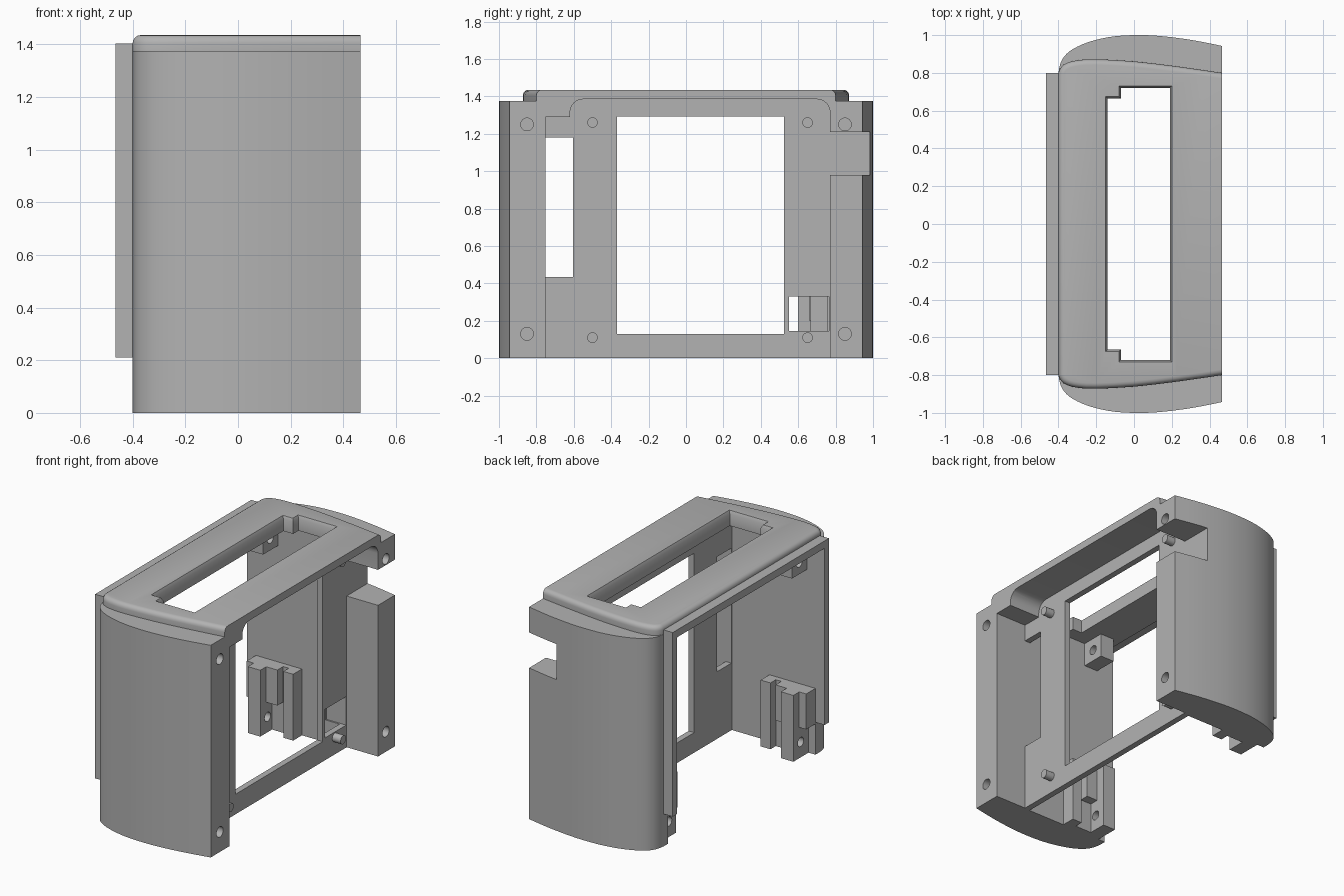
import bpy, bmesh, math
from mathutils import Matrix

old = bpy.data.objects.get("Cube")
if old:
    bpy.data.objects.remove(old, do_unlink=True)

grey = bpy.data.materials.new("warm_grey")
grey.use_nodes = True
grey.diffuse_color = (0.45, 0.45, 0.45, 1)
grey.node_tree.nodes["Principled BSDF"].inputs["Base Color"].default_value = (0.45, 0.45, 0.45, 1)


def finish(name, bm):
    bmesh.ops.recalc_face_normals(bm, faces=bm.faces)
    me = bpy.data.meshes.new(name)
    bm.to_mesh(me)
    bm.free()
    me.materials.append(grey)
    ob = bpy.data.objects.new(name, me)
    bpy.context.collection.objects.link(ob)
    return ob


def box(name, x, y, z, flare=0):
    """Box from ranges; flare widens its top in x and y."""
    bm = bmesh.new()
    bmesh.ops.create_cube(bm, size=1)
    for v in bm.verts:
        sx, sy, sz = (1 if c > 0 else -1 for c in v.co)
        grow = flare if sz > 0 else 0
        v.co = (x[sx > 0] + sx * grow, y[sy > 0] + sy * grow, z[sz > 0])
    return finish(name, bm)


def rod(name, x0, x1, y, z, r):
    """Cylinder lying along x."""
    bm = bmesh.new()
    bmesh.ops.create_cone(bm, cap_ends=True, segments=24, radius1=r, radius2=r, depth=x1 - x0)
    bm.transform(Matrix.Translation(((x0 + x1) / 2, y, z)) @ Matrix.Rotation(math.pi / 2, 4, 'Y'))
    return finish(name, bm)


def smooth_curve(pts, n=4):
    """Catmull-Rom refinement of a half outline."""
    out = []
    for i in range(len(pts) - 1):
        a, b, c, d = (pts[max(0, min(len(pts) - 1, i + k))] for k in (-1, 0, 1, 2))
        for s in range(n):
            t = s / n
            out.append(tuple(0.5 * (2 * q + (r - p) * t + (2 * p - 5 * q + 4 * r - s2) * t * t
                                    + (3 * q - p - 3 * r + s2) * t ** 3)
                             for p, q, r, s2 in zip(a, b, c, d)))
    return out + [pts[-1]]


def prism(name, half, z0, z1, bevel=0):
    """Mirrored half outline extruded upward, with an optional rounded top rim."""
    outline = half + [(x, -y) for x, y in reversed(half)]
    bm = bmesh.new()
    base = bm.faces.new([bm.verts.new((x, y, z0)) for x, y in outline])
    ext = bmesh.ops.extrude_face_region(bm, geom=[base])
    for v in ext["geom"]:
        if isinstance(v, bmesh.types.BMVert):
            v.co.z = z1
    bmesh.ops.recalc_face_normals(bm, faces=bm.faces)
    if bevel:
        front = max(x for x, y in half) - 0.001
        rim = [e for e in bm.edges if all(v.co.z > z1 - 0.001 for v in e.verts)
               and not all(v.co.x > front for v in e.verts)]
        bmesh.ops.bevel(bm, geom=rim, offset=bevel, segments=4, profile=0.5,
                        affect='EDGES', clamp_overlap=False)
    return finish(name, bm)


def boolean(target, tool, op='DIFFERENCE'):
    m = target.modifiers.new("cut", 'BOOLEAN')
    m.operation, m.solver, m.object = op, 'EXACT', tool
    bpy.context.view_layer.objects.active = target
    bpy.ops.object.modifier_apply(modifier=m.name)
    bpy.data.objects.remove(tool, do_unlink=True)


# Bowed shell and its rounded crown
side = smooth_curve([(-.4, .8), (-.385, .862), (-.34, .915), (-.25, .96), (-.13, .99),
                     (0, 1), (.13, .996), (.3, .975), (.465, .943)])
rim = smooth_curve([(-.4, .8), (-.385, .832), (-.35, .855), (-.29, .868), (-.2, .872),
                    (0, .861), (.23, .834), (.465, .8)], 2)
shell = prism("shell", side, 0, 1.375)
boolean(shell, prism("crown", rim, 1.375, 1.435, 0.03), 'UNION')

# Main chamber, open at the rear and below
boolean(shell, box("chamber", (-.6, .2), (-.755, .755), (-.1, 1.34)))

# Front recess with rounded upper corners
recess = box("recess", (.24, .6), (-.62, .77), (-.1, 1.385))
bm = bmesh.new()
bm.from_mesh(recess.data)
corners = [e for e in bm.edges if all(v.co.z > 1 for v in e.verts)
           and abs(e.verts[0].co.x - e.verts[1].co.x) > .1]
bmesh.ops.bevel(bm, geom=corners, offset=.07, segments=6, profile=.5, affect='EDGES')
bm.to_mesh(recess.data)
bm.free()
boolean(shell, recess)
boolean(shell, box("recess_side", (.24, .6), (-.75, -.5), (-.1, 1.29)))

# Openings through the panel, the side notch and the top
for name, x, y, z in [
    ("window", (.1, .4), (-.37, .525), (.13, 1.293)),
    ("slot", (.1, .4), (-.75, -.605), (.435, 1.18)),
    ("small_window", (.1, .4), (.55, .765), (.145, .33)),
    ("notch", (.24, .6), (.7, 1.2), (.98, 1.21)),
    ("top_opening", (-.07, .19), (-.72, .72), (1.2, 1.6)),
    ("top_opening_rear", (-.14, 0), (-.665, .665), (1.2, 1.6)),
]:
    boolean(shell, box(name, x, y, z))
boolean(shell, box("opening_rim", (-.07, .19), (-.72, .72), (1.415, 1.445), .015))
boolean(shell, box("opening_rim_rear", (-.14, 0), (-.665, .665), (1.415, 1.445), .015))

# Screw holes in the front faces
for y in (-.85, .85):
    for z in (.13, 1.25):
        boolean(shell, rod("screw_hole", .3, .6, y, z, .034))

# Locating pegs on the panel
for y in (-.5, .65):
    for z in (.11, 1.26):
        rod("peg", .23, .30, y, z, .028)

# Rear lip: two sides and a top
lip = box("rear_lip", (-.465, -.39), (-.8, .8), (.21, 1.403))
boolean(lip, box("lip_cut", (-.6, -.2), (-.755, .755), (0, 1.355)))

# Screw posts and ribs in the rear corners
for s in (-1, 1):
    def span(a, b):
        return tuple(sorted((s * a, s * b)))
    post = box("lower_post", (-.35, -.26), span(.6, .77), (0, .43))
    boolean(post, box("post_shoulder", (-.4, -.18), span(.66, .77), (.2, .43)), 'UNION')
    boolean(post, rod("post_hole", -.5, 0, s * .675, .1, .03))
    tab = box("upper_tab", (-.34, -.24), span(.6, .77), (1.185, 1.35))
    boolean(tab, rod("tab_hole", -.5, 0, s * .675, 1.26, .03))
    box("lower_rib", (-.14, -.07), span(.665, .76), (0, .43))
    box("lower_ledge", (-.28, -.12), span(.72, .77), (0, .43))

# Smooth the curved surfaces, keep edges sharp
bpy.ops.object.select_all(action='DESELECT')
for ob in bpy.context.scene.objects:
    if ob.type == 'MESH':
        ob.select_set(True)
        bpy.context.view_layer.objects.active = ob
bpy.ops.object.shade_smooth_by_angle(angle=math.radians(28))
